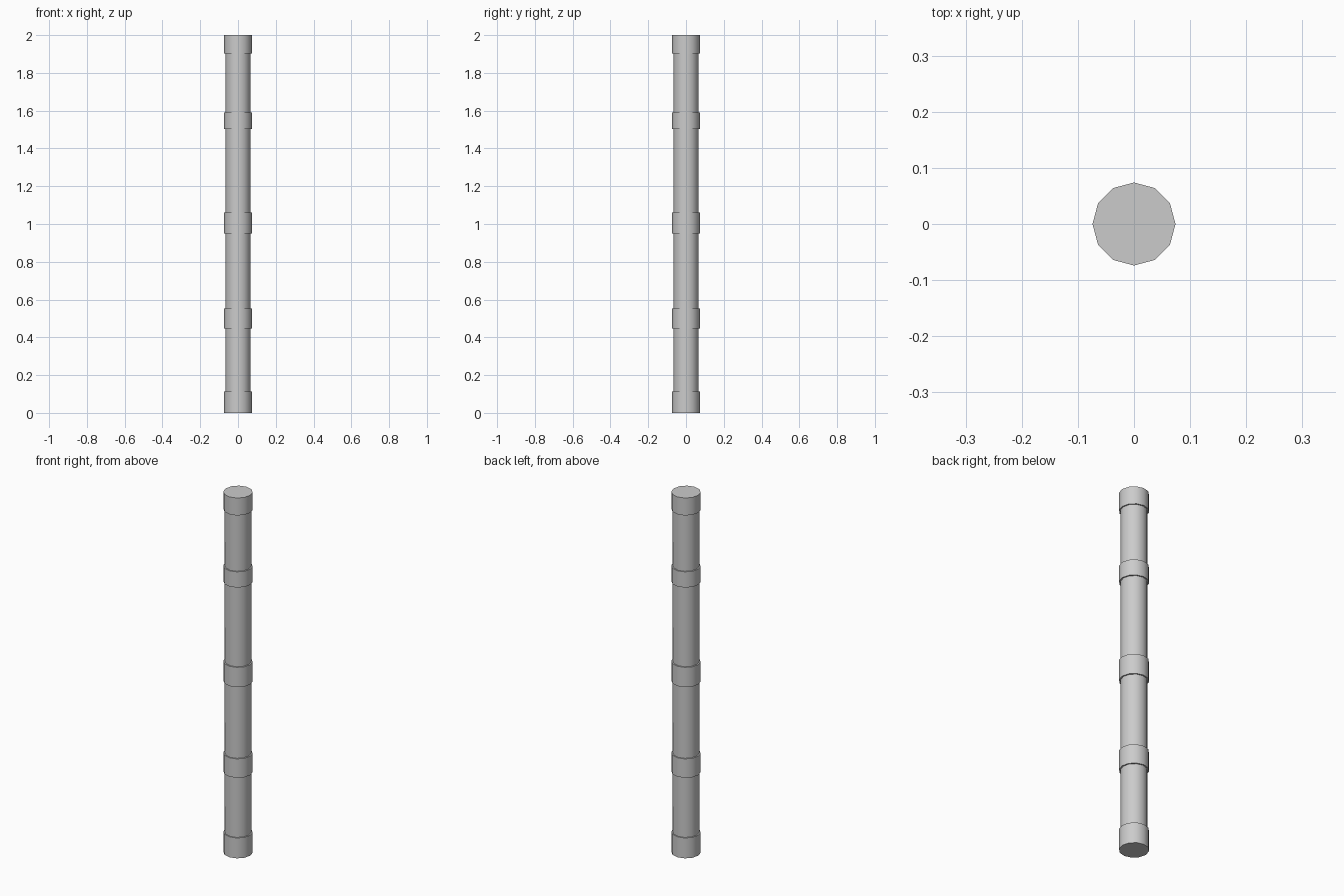
import bpy, bmesh
from math import cos, sin, pi, radians

if "Cube" in bpy.data.objects:
    bpy.data.objects.remove(bpy.data.objects["Cube"])

SIDES = 12
SHAFT_R, BAND_R = 0.067, 0.074
BANDS = [(0.0, 0.113), (0.447, 0.552), (0.95, 1.06), (1.503, 1.59), (1.903, 2.0)]

# Stepped profile: each band adds a ledge out from and back to the shaft
profile = []
for low, high in BANDS:
    profile += [(SHAFT_R, low), (BAND_R, low), (BAND_R, high), (SHAFT_R, high)]
profile = profile[1:-1]  # the end bands close with flat caps

# Turn the profile into a banded twelve-sided pole
bm = bmesh.new()
rings = [[bm.verts.new((r * cos(2 * pi * i / SIDES), r * sin(2 * pi * i / SIDES), z))
          for i in range(SIDES)] for r, z in profile]
for a, b in zip(rings, rings[1:]):
    for i in range(SIDES):
        j = (i + 1) % SIDES
        bm.faces.new((a[i], a[j], b[j], b[i]))
bm.faces.new(rings[0][::-1])
bm.faces.new(rings[-1])
bmesh.ops.recalc_face_normals(bm, faces=bm.faces)

mesh = bpy.data.meshes.new("banded_pole")
bm.to_mesh(mesh)
bm.free()
pole = bpy.data.objects.new("banded_pole", mesh)
bpy.context.collection.objects.link(pole)

# Round shading around the pole, crisp band edges
bpy.context.view_layer.objects.active = pole
pole.select_set(True)
bpy.ops.object.shade_smooth_by_angle(angle=radians(40))
